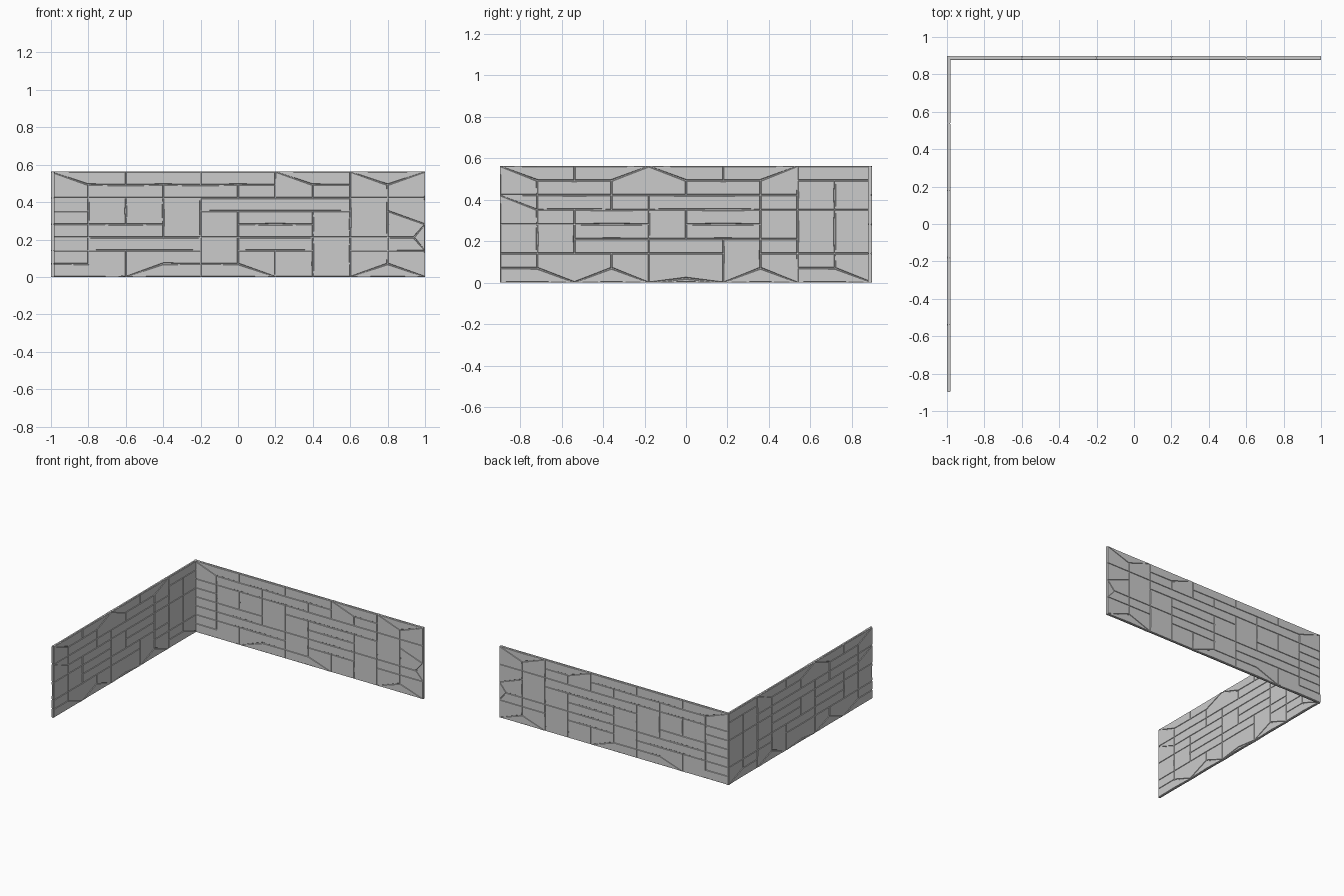
import bpy, bmesh
from mathutils import Vector

if "Cube" in bpy.data.objects:
    bpy.data.objects.remove(bpy.data.objects["Cube"])

HEIGHT, THICK, GROOVE = 0.563, 0.020, 0.004

# Stone layouts: each letter is one stone covering a rectangle of cells (top row first)
BACK = ["AABBCCDDEE",
        "FGGHHIJKLM",
        "NOPQRRRRST",
        "UOPQVWWXSY",
        "ZaaQVccXSY",
        "deeefgghij",
        "klmmfnohpq",
        "rrssttohuu"]
SIDE = ["AABBCCDDEE",
        "FGGHHIIJKL",
        "MNNOPPPQKL",
        "RSTTVWWXYZ",
        "abccVddXYZ",
        "abeeffghYZ",
        "ijjkllgmno",
        "ppqqrrsstt"]
# Grid joints pulled aside to make slanted stones; L/R = which side of the joint moves
BACK_MOVES = {(0, 7): (0, 8, "LR"), (6, 7): (6, 8, "R"), (8, 7): (8, 8, "R"),
              (10, 7): (10, 8, "LR"), (10, 5): (10, 4, "LR"), (10, 3): (9.7, 3, "LR"),
              (1, 1): (1, 0.4, "R"), (2, 1): (2, 0, "LR"), (6, 1): (6, 0, "LR"),
              (8, 1): (8, 0, "LR"), (10, 1): (10, 0, "LR")}
SIDE_MOVES = {(0, 7): (0, 8, "LR"), (4, 7): (4, 8, "LR"), (8, 7): (8, 8, "L"),
              (0, 5): (0, 6, "LR"), (2, 1): (2, 0, "LR"), (4, 1): (4, 0, "LR"),
              (5, 1): (5, 0.3, "LR"), (6, 1): (6, 0, "LR"), (8, 1): (8, 0, "L"),
              (10, 1): (10, 0, "LR")}


def stone_outlines(layout, moves):
    """Walk round every stone through the grid joints, with moves applied."""
    cells = {}
    for r, row in enumerate(layout):
        for c, ch in enumerate(row):
            cells.setdefault(ch, []).append((c, 7 - r))
    for block in cells.values():
        x0, x1 = min(c for c, _ in block), max(c for c, _ in block) + 1
        y0, y1 = min(r for _, r in block), max(r for _, r in block) + 1
        ring = ([(i, y0) for i in range(x0, x1)] + [(x1, j) for j in range(y0, y1)] +
                [(i, y1) for i in range(x1, x0, -1)] + [(x0, j) for j in range(y1, y0, -1)])
        out = []
        for p in ring:
            if p in moves:
                mx, my, sides = moves[p]
                side = "R" if p[0] == x0 else "L" if p[0] == x1 else ""
                if sides == "LR" or (side and side in sides):
                    p = (mx, my)
            if p not in out:
                out.append(p)
        if len(out) > 2:
            yield out


def stone_wall(name, outlines, origin, along, normal):
    bm = bmesh.new()
    verts = {}
    for ring in outlines:
        for p in ring:
            if p not in verts:
                verts[p] = bm.verts.new(origin + along * (p[0] / 10) +
                                        Vector((0, 0, p[1] / 8 * HEIGHT)))
        bm.faces.new([verts[p] for p in ring])
    # give the sheet thickness
    front = bm.faces[:]
    res = bmesh.ops.extrude_face_region(bm, geom=front, use_keep_orig=True)
    moved = [g for g in res["geom"] if isinstance(g, bmesh.types.BMVert)]
    depth = THICK - 2 * GROOVE
    bmesh.ops.translate(bm, verts=moved, vec=-normal * depth)
    bmesh.ops.recalc_face_normals(bm, faces=bm.faces[:])
    # mortar groove, then raised stone with sloped edge, on both sides
    bm.normal_update()
    stones = [f for f in bm.faces if abs(f.normal.dot(normal)) > 0.9]
    for f in stones:
        mid = origin - normal * depth / 2
        if f.normal.dot(f.calc_center_median() - mid) * 1 < 0 and \
           f.normal.dot(normal) * (f.calc_center_median() - mid).dot(normal) < 0:
            f.normal_flip()
    bmesh.ops.inset_individual(bm, faces=stones, thickness=0.003, depth=0)
    bmesh.ops.inset_individual(bm, faces=stones, thickness=0.003, depth=GROOVE)
    me = bpy.data.meshes.new(name)
    bm.to_mesh(me)
    bm.free()
    ob = bpy.data.objects.new(name, me)
    bpy.context.collection.objects.link(ob)


# Back wall, with one small wedge stone at its free end
back = list(stone_outlines(BACK, BACK_MOVES)) + [[(10, 2), (10, 4), (9.7, 3)]]
stone_wall("back_wall", back, Vector((-1, 0.897 - THICK + GROOVE, 0)),
           Vector((2, 0, 0)), Vector((0, -1, 0)))

# Left wall
stone_wall("left_wall", stone_outlines(SIDE, SIDE_MOVES),
           Vector((-1 + THICK - GROOVE, -0.897, 0)),
           Vector((0, 1.794, 0)), Vector((1, 0, 0)))
